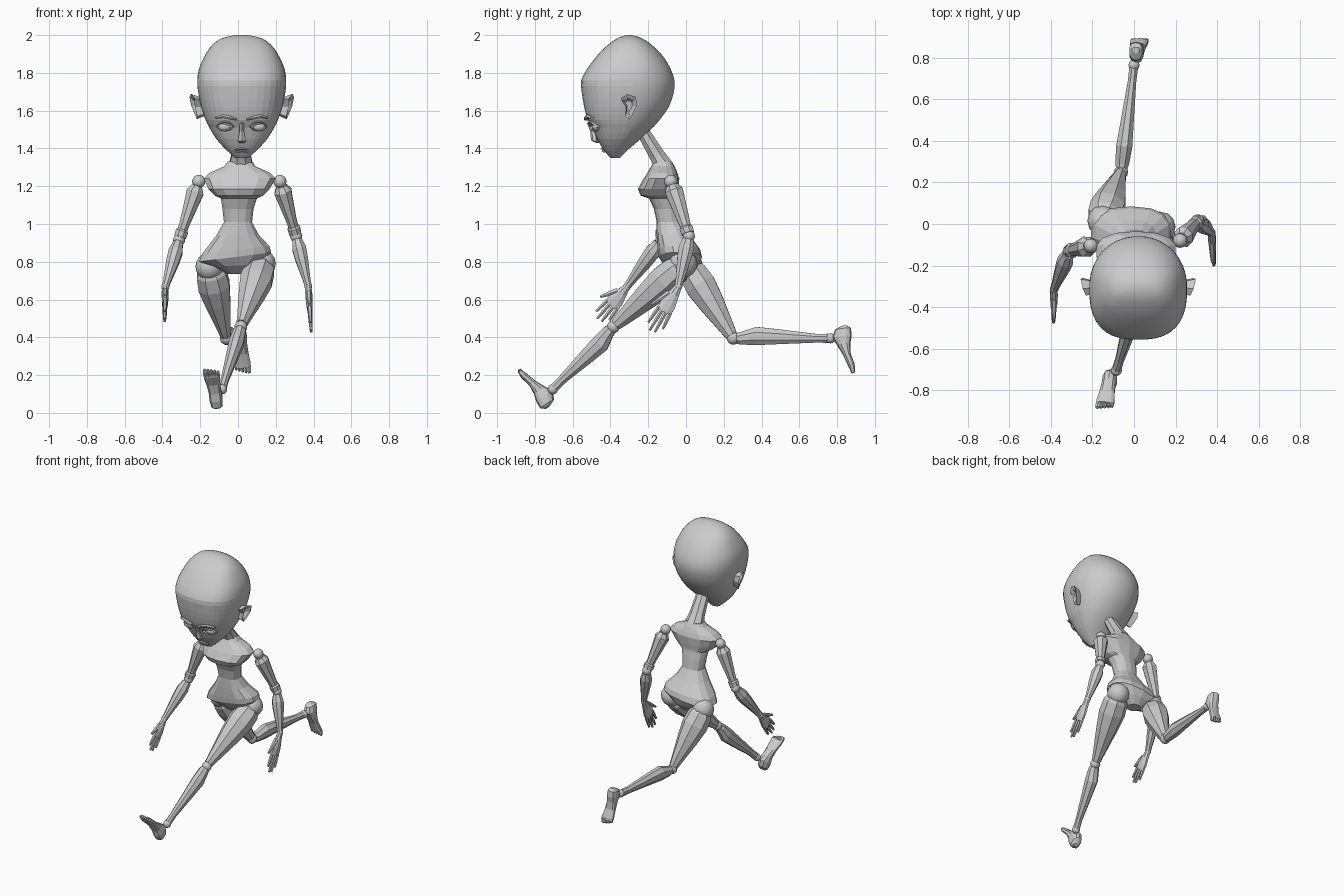
import bpy, bmesh, math
from mathutils import Vector as V

cube = bpy.data.objects.get("Cube")
if cube:
    bpy.data.objects.remove(cube, do_unlink=True)

grey = bpy.data.materials.new("plain grey")
grey.use_nodes = True
grey.diffuse_color = (0.6, 0.6, 0.6, 1)
grey.node_tree.nodes["Principled BSDF"].inputs["Base Color"].default_value = (0.6, 0.6, 0.6, 1)
X, Y, Z = V((1, 0, 0)), V((0, 1, 0)), V((0, 0, 1))


def finish(name, bm):
    bmesh.ops.recalc_face_normals(bm, faces=bm.faces)
    mesh = bpy.data.meshes.new(name)
    bm.to_mesh(mesh)
    bm.free()
    mesh.materials.append(grey)
    obj = bpy.data.objects.new(name, mesh)
    bpy.context.collection.objects.link(obj)
    return obj


def spow(c, p):
    return math.copysign(abs(c) ** (2 / p), c)


def ring(c, u, v, a, b, n, front=2, back=2):
    """Rounded cross-section, squarer on one side if wanted."""
    pts = []
    for i in range(n):
        t = 2 * math.pi * (i + 0.5) / n
        p = front if math.sin(t) < 0 else back
        pts.append(c + u * a * spow(math.cos(t), p) + v * b * spow(math.sin(t), p))
    return pts


def loft(name, rings):
    bm = bmesh.new()
    rows = [[bm.verts.new(p) for p in r] for r in rings]
    n = len(rows[0])
    for lo, hi in zip(rows, rows[1:]):
        for i in range(n):
            j = (i + 1) % n
            bm.faces.new((lo[i], lo[j], hi[j], hi[i]))
    bm.faces.new(rows[0])
    bm.faces.new(rows[-1])
    return finish(name, bm)


def limb(name, p0, p1, prof, side=X, n=8):
    """Tapered faceted tube; prof rows are (t, half side, half depth, shift)."""
    p0, p1 = V(p0), V(p1)
    d = (p1 - p0).normalized()
    u = (side - d * side.dot(d)).normalized()
    v = d.cross(u)
    return loft(name, [ring(p0.lerp(p1, t) + v * s, u, v, a, b, n) for t, a, b, s in prof])


def ball(name, c, r, seg=12):
    bm = bmesh.new()
    bmesh.ops.create_uvsphere(bm, u_segments=seg, v_segments=seg // 2 + 2, radius=1)
    r = (r, r, r) if isinstance(r, float) else r
    for vert in bm.verts:
        vert.co = V(c) + V([a * b for a, b in zip(vert.co, r)])
    obj = finish(name, bm)
    for p in obj.data.polygons:
        p.use_smooth = True
    return obj


# Head: rows of height, front, back, half width
HX = 0.02
HEAD = [(1.35, -.40, -.35, .035), (1.39, -.435, -.31, .08), (1.45, -.47, -.24, .135),
        (1.51, -.495, -.175, .172), (1.55, -.52, -.14, .192), (1.62, -.54, -.09, .216),
        (1.70, -.553, -.063, .232), (1.76, -.556, -.06, .236), (1.82, -.525, -.08, .228),
        (1.88, -.48, -.115, .202), (1.93, -.435, -.16, .172), (1.97, -.385, -.21, .13),
        (1.99, -.35, -.25, .085), (2.0, -.315, -.285, .03)]


def spline(a, b, c, d, t):
    return [q + .5 * t * (r - p + t * (2*p - 5*q + 4*r - s + t * (3*(q - r) + s - p)))
            for p, q, r, s in zip(a, b, c, d)]


rows = []
for i in range(len(HEAD) - 1):
    quad = [HEAD[max(0, min(len(HEAD) - 1, i + k))] for k in (-1, 0, 1, 2)]
    rows += [spline(*quad, t) for t in (0, .5)]
rows.append(HEAD[-1])
head = loft("head", [ring(V((HX, (f + b) / 2, z)), X, Y, w, (b - f) / 2, 36, 2.6, 2.1)
                     for z, f, b, w in rows])
for p in head.data.polygons:
    p.use_smooth = not (p.center.z < 1.75 and p.center.y < -.31)


def on_face(dx, z, lift=0.0):
    """Point on the front of the head."""
    for lo, hi in zip(HEAD, HEAD[1:]):
        if lo[0] <= z <= hi[0]:
            t = (z - lo[0]) / (hi[0] - lo[0])
            f, b, w = [lo[k] + t * (hi[k] - lo[k]) for k in (1, 2, 3)]
            h = (b - f) / 2
            y = (f + b) / 2 - h * (1 - min(1, abs(dx) / w) ** 2.6) ** (1 / 2.6)
            return V((HX + dx, y - lift, z))


def strip(name, pts, a, b):
    """Slim tapered bar following points on the face."""
    n = len(pts)
    loft(name, [ring(p, Z, Y, a * (.5 if i in (0, n - 1) else 1), b, 6)
                for i, p in enumerate(pts)])


# Eyes, lids, brows and ears
for side, s in (("left", 1), ("right", -1)):
    ball(side + "_eye", on_face(s * .088, 1.515, -.012), (.038, .024, .024))
    for lid, h in (("upper", .026), ("lower", -.021)):
        arc = [(-1, 0), (-.5, .8), (.1, 1), (.6, .7), (1, 0)]
        strip(f"{side}_{lid}_lid", [on_face(s * (.088 + .046 * a), 1.515 + h * b, .004)
                                    for a, b in arc], .006, .010)
    strip(side + "_brow", [on_face(s * a, z, .006) for a, z in
                           ((.025, 1.552), (.06, 1.562), (.10, 1.57), (.14, 1.56))], .011, .014)
    bm = bmesh.new()
    outline = [(-.345, 1.665), (-.31, 1.688), (-.265, 1.672), (-.26, 1.625),
               (-.28, 1.585), (-.30, 1.555), (-.32, 1.57), (-.318, 1.62)]
    loops = []
    for scale, push in ((.75, -.045), (1, .0), (.7, -.008), (.45, -.025)):
        loop = []
        for y, z in outline:
            y, z = -.305 + (y + .305) * scale, 1.625 + (z - 1.625) * scale
            out = .236 + (z - 1.555) * .25 + (y + .305) * .3 + push
            loop.append(bm.verts.new((HX + s * out, y, z)))
        loops.append(loop)
    for lo, hi in zip(loops, loops[1:]):
        for i in range(8):
            j = (i + 1) % 8
            bm.faces.new((lo[i], lo[j], hi[j], hi[i]))
    bm.faces.new(loops[0])
    bm.faces.new(loops[-1])
    finish(side + "_ear", bm)

# Nose and lips
loft("nose", [ring(on_face(0, z, l - .004), X, Y, w, .018, 6)
              for z, l, w in ((1.535, 0, .012), (1.49, .006, .014), (1.455, .018, .02),
                              (1.44, .022, .026), (1.43, .004, .018))])
for lip, z, w in (("upper_lip", 1.398, .042), ("lower_lip", 1.386, .034)):
    strip(lip, [on_face(k * w, z - .006 * abs(k), .003) for k in (-1, -.4, 0, .4, 1)], .006, .01)

# Neck
limb("neck", (.015, -.115, 1.30), (.02, -.235, 1.50),
     [(0, .07, .055, 0), (.3, .056, .045, 0), (1, .045, .036, 0)])

# Torso: rows of height, centre x, front, back, half width, sideways tilt
TORSO = [(.735, -.01, -.06, .03, .045, 0), (.78, -.01, -.115, .065, .115, .05),
         (.825, -.015, -.145, .085, .195, .13), (.865, -.01, -.15, .075, .18, .1),
         (.94, -.005, -.155, .02, .115, .05), (1.01, 0, -.155, -.025, .076, 0),
         (1.08, 0, -.17, -.035, .084, 0), (1.135, .005, -.195, -.045, .097, 0),
         (1.15, .005, -.24, -.045, .13, 0), (1.185, .005, -.255, -.04, .165, 0),
         (1.24, .01, -.225, -.035, .195, 0), (1.27, .01, -.205, -.045, .165, 0),
         (1.305, .01, -.185, -.06, .085, 0), (1.33, .012, -.17, -.075, .066, 0)]
loft("torso", [ring(V((x, (f + b) / 2, z)), X + Z * tilt, Y, w, (b - f) / 2, 14, 2.5, 2.4)
               for z, x, f, b, w, tilt in TORSO])


def hand(side, wrist, tip):
    w, t = V(wrist), V(tip)
    d = (t - w).normalized()
    fwd = (-Y - d * (-Y).dot(d)).normalized()
    size = (t - w).length
    at = lambda along, across: w + d * size * along + fwd * across
    limb(side + "_palm", w, t, [(0, .02, .018, 0), (.18, .032, .02, 0),
                                (.4, .046, .018, 0), (.56, .044, .014, 0)], fwd)
    shape = [(0, .011, .012, 0), (.5, .0105, .011, 0), (1, .007, .007, 0)]
    for i, reach in enumerate((.88, 1, .98, .85)):
        k = 1.5 - i
        limb(f"{side}_finger_{i + 1}", at(.52, k * .023), at(reach, k * .028), shape, fwd, 6)
    limb(side + "_thumb", at(.2, .025), at(.56, .075),
         [(0, .018, .016, 0), (.5, .013, .013, 0), (1, .008, .008, 0)], fwd, 6)


# Arms
ARMS = {"left": ((.222, -.08, 1.225), (.308, .015, .935), (.372, -.04, .67), (.388, -.18, .43)),
        "right": ((-.208, -.105, 1.225), (-.312, -.13, .915), (-.385, -.315, .665), (-.388, -.46, .49))}
for side, (shoulder, elbow, wrist, tip) in ARMS.items():
    ball(side + "_shoulder_joint", shoulder, .035)
    limb(side + "_upper_arm", shoulder, elbow,
         [(.08, .03, .034, 0), (.18, .05, .052, 0), (.32, .044, .047, 0), (.7, .03, .035, 0),
          (.82, .028, .03, 0), (.85, .036, .038, 0), (.95, .034, .036, 0)])
    ball(side + "_elbow_joint", elbow, .032)
    limb(side + "_forearm", elbow, wrist,
         [(.07, .028, .032, 0), (.25, .04, .044, 0), (.45, .037, .04, 0),
          (.9, .021, .023, 0), (.98, .021, .022, 0)])
    ball(side + "_wrist_joint", wrist, .021)
    hand(side, wrist, tip)


def foot(side, heel, toe, up):
    h, t, up = V(heel), V(toe), V(up)
    d = (t - h).normalized()
    up = (up - d * up.dot(d)).normalized()
    u = d.cross(up)
    size = (t - h).length
    # Rows of length, half width, sole height, top height
    rows = [(-.02, .018, .02, .05), (.04, .032, .0, .085), (.2, .036, .0, .105),
            (.36, .034, .012, .085), (.58, .038, .016, .058), (.8, .045, .002, .04),
            (.88, .043, .002, .034)]
    loft(side + "_foot", [ring(h + d * size * k + up * (lo + hi) / 2, u, up, w, (hi - lo) / 2, 10, 3, 2.2)
                          for k, w, lo, hi in rows])
    inner = 1 if side == "right" else -1
    inner *= 1 if u.x > 0 else -1
    for i, (r, reach) in enumerate(((.013, 1), (.009, .99), (.009, .97), (.008, .95), (.008, .92))):
        c = h + u * inner * (.032 - i * .0168) + up * .016
        limb(f"{side}_toe_{i + 1}", c + d * size * .84, c + d * size * reach,
             [(0, r, .014, 0), (.7, r, .013, 0), (1, r * .6, .008, 0)], u, 6)


# Legs: hip, knee, ankle, heel, toe, instep direction
LEGS = {"left": ((.125, -.015, .79), (.015, -.385, .455), (-.085, -.705, .125),
                 (-.11, -.765, .015), (-.145, -.90, .225), (0, .83, .55)),
        "right": ((-.15, .015, .775), (-.062, .25, .395), (0, .765, .395),
                  (.008, .872, .46), (.028, .90, .21), (0, -.99, -.14))}
for side, (hip, knee, ankle, heel, toe, up) in LEGS.items():
    ball(side + "_hip_joint", hip, .075)
    limb(side + "_thigh", hip, knee,
         [(.04, .066, .066, 0), (.1, .085, .08, 0), (.27, .09, .088, 0), (.5, .072, .074, 0),
          (.88, .036, .042, 0), (.96, .03, .034, 0)])
    ball(side + "_knee_joint", knee, .034)
    limb(side + "_shin", knee, ankle,
         [(.04, .03, .032, 0), (.08, .036, .036, 0), (.24, .042, .052, -.012),
          (.48, .034, .042, -.008), (.85, .022, .025, 0), (.97, .023, .026, 0)])
    ball(side + "_ankle_joint", ankle, .027)
    foot(side, heel, toe, up)
